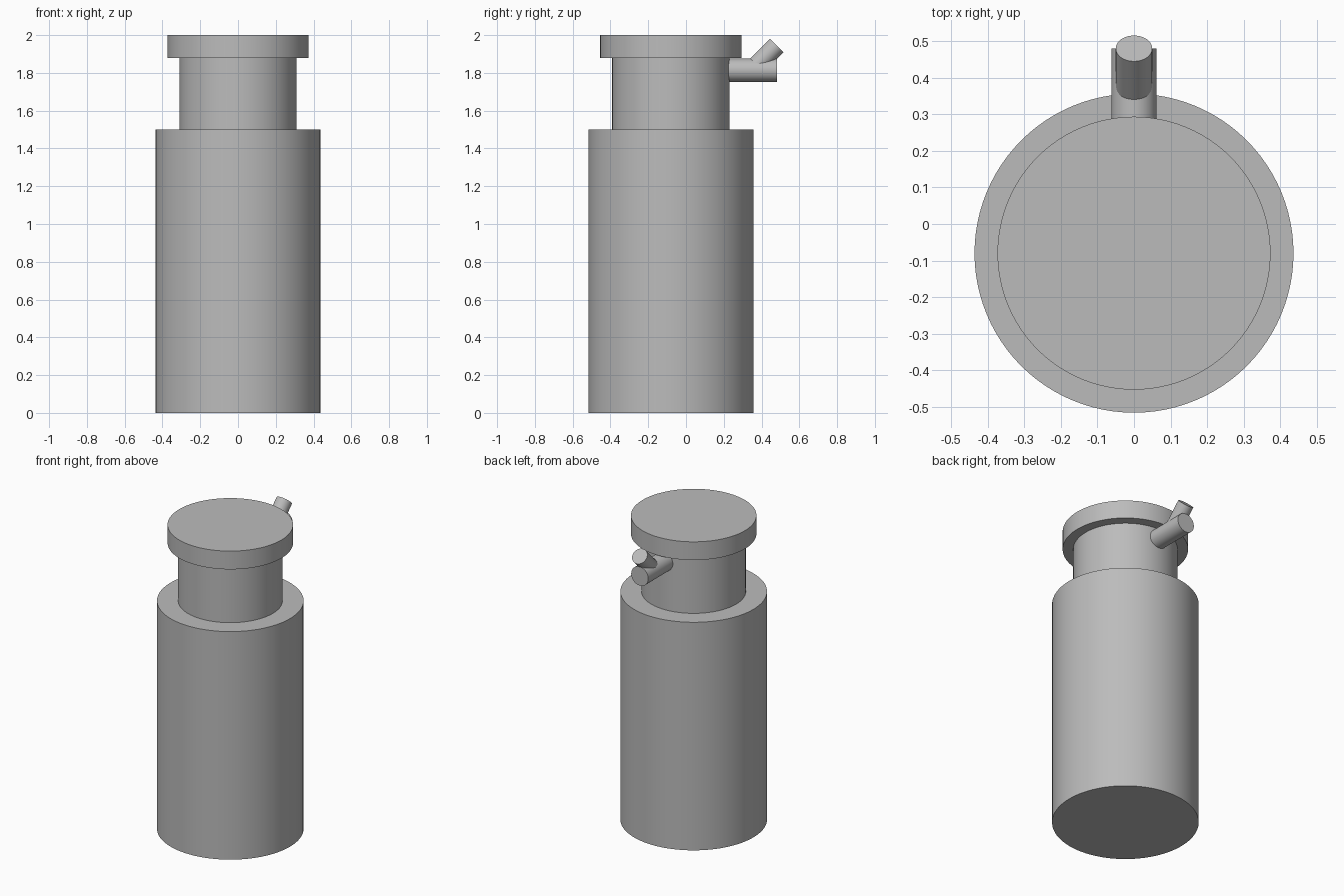
import bpy
from math import radians
from mathutils import Vector

cube = bpy.data.objects.get("Cube")
if cube:
    bpy.data.objects.remove(cube, do_unlink=True)

grey = bpy.data.materials.new("plain grey")
grey.use_nodes = True
colour = (0.5, 0.5, 0.5, 1)
grey.diffuse_color = colour
grey.node_tree.nodes["Principled BSDF"].inputs["Base Color"].default_value = colour


def rod(name, radius, start, end, sides=96):
    """Capped cylinder running between two points."""
    start, end = Vector(start), Vector(end)
    axis = end - start
    bpy.ops.mesh.primitive_cylinder_add(
        vertices=sides, radius=radius, depth=axis.length,
        location=(start + end) / 2,
        rotation=axis.to_track_quat("Z", "Y").to_euler())
    obj = bpy.context.object
    obj.name = name
    obj.data.materials.append(grey)
    bpy.ops.object.shade_smooth_by_angle(angle=radians(30))
    return obj


centre_y = -0.08

# Stacked body, neck and lid share one upright axis
for name, radius, bottom, top in (
        ("bottle_body", 0.437, 0, 1.5),
        ("bottle_neck", 0.311, 1.5, 1.88),
        ("lid", 0.374, 1.88, 2)):
    rod(name, radius, (0, centre_y, bottom), (0, centre_y, top))

# Side spout out of the back of the neck, with an angled branch
rod("spout", 0.062, (0, 0.15, 1.814), (0, 0.481, 1.814), 48)
rod("spout_branch", 0.05, (0, 0.35, 1.814), (0, 0.481, 1.945), 48)
